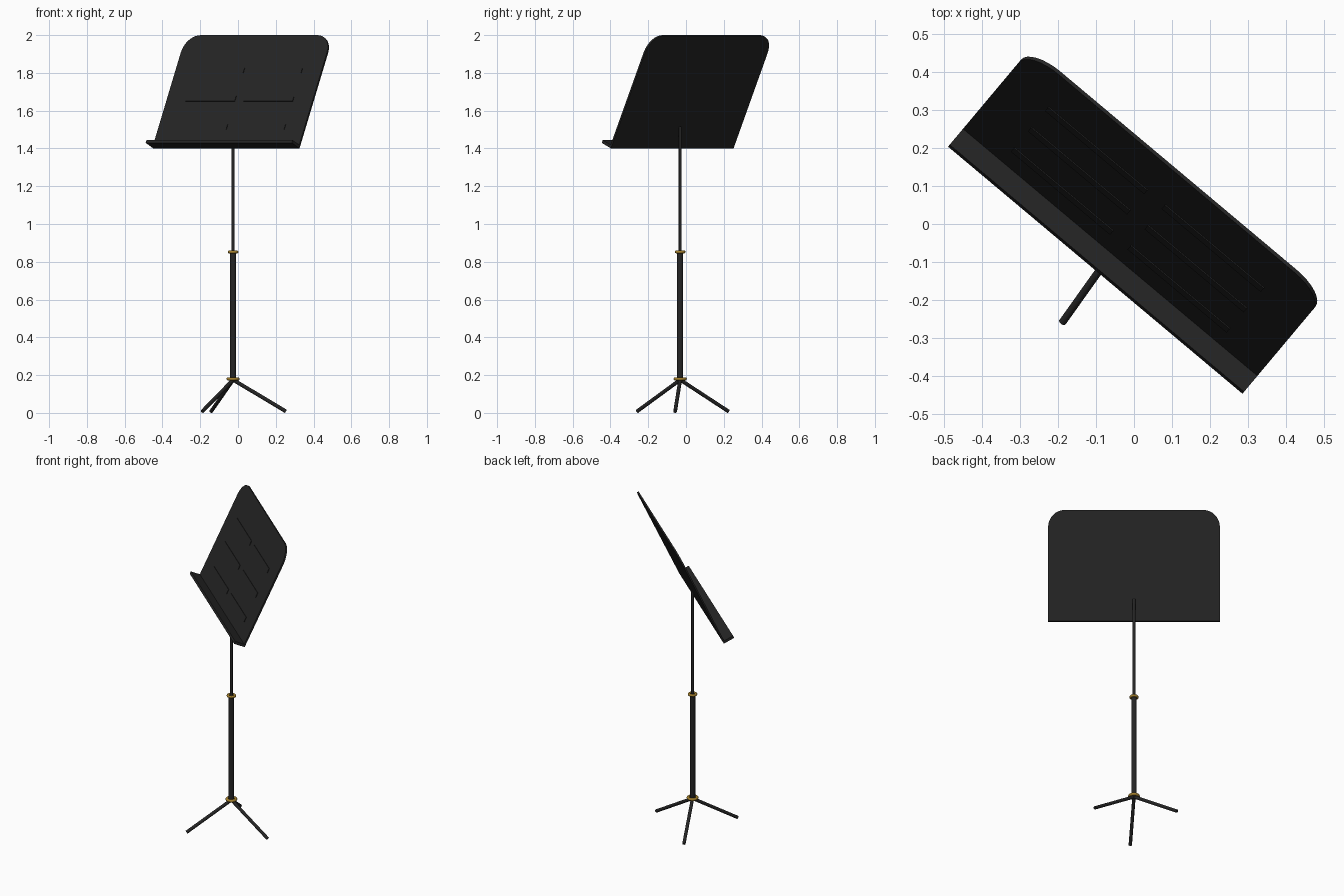
import bpy, bmesh, math
from mathutils import Vector, Matrix

if "Cube" in bpy.data.objects:
    bpy.data.objects.remove(bpy.data.objects["Cube"])


def material(name, rgb):
    m = bpy.data.materials.new(name)
    m.diffuse_color = (*rgb, 1)
    m.use_nodes = True
    m.node_tree.nodes["Principled BSDF"].inputs["Base Color"].default_value = m.diffuse_color
    return m


BLACK = material("matte black", (0.018, 0.018, 0.018))
GOLD = material("brass", (0.36, 0.21, 0.025))

YAW, TILT = math.radians(-40), math.radians(25)
BACK = Vector((-math.sin(YAW), math.cos(YAW), 0))   # direction behind the desk
POLE = BACK * -0.04

# Desk frame: x across, y up the panel, z out of the front
DESK = (Matrix.Translation(BACK * -0.095 + Vector((0, 0, 1.4)))
        @ Matrix.Rotation(YAW, 4, 'Z')
        @ Matrix.Rotation(math.pi / 2 - TILT, 4, 'X'))


def finish(name, bm, mat, matrix=Matrix(), smooth=False):
    bmesh.ops.recalc_face_normals(bm, faces=bm.faces)
    me = bpy.data.meshes.new(name)
    bm.to_mesh(me)
    bm.free()
    me.transform(matrix)
    me.materials.append(mat)
    ob = bpy.data.objects.new(name, me)
    bpy.context.collection.objects.link(ob)
    if smooth:
        bpy.context.view_layer.objects.active = ob
        ob.select_set(True)
        bpy.ops.object.shade_smooth_by_angle(angle=math.radians(35))
        ob.select_set(False)
    return ob


def plate(name, outline, z0, z1):
    bm = bmesh.new()
    f = bm.faces.new([bm.verts.new((x, y, z0)) for x, y in outline])
    ext = bmesh.ops.extrude_face_region(bm, geom=[f])
    vs = [g for g in ext["geom"] if isinstance(g, bmesh.types.BMVert)]
    bmesh.ops.translate(bm, verts=vs, vec=(0, 0, z1 - z0))
    return finish(name, bm, BLACK, DESK)


def rod(name, a, b, r, mat=BLACK, sides=20):
    a, b = Vector(a), Vector(b)
    d = b - a
    bm = bmesh.new()
    bmesh.ops.create_cone(bm, cap_ends=True, segments=sides, radius1=r, radius2=r, depth=d.length)
    m = Matrix.Translation((a + b) / 2) @ d.to_track_quat('Z', 'Y').to_matrix().to_4x4()
    return finish(name, bm, mat, m, True)


def rect(x0, x1, y0, y1):
    return [(x0, y0), (x1, y0), (x1, y1), (x0, y1)]


# Desk panel with rounded top corners
W, H, R = 0.505, 0.657, 0.1
outline = [(-W, 0), (W, 0)]
for cx, start in ((W - R, 0), (R - W, 90)):
    for i in range(9):
        t = math.radians(start + 90 * i / 8)
        outline.append((cx + R * math.cos(t), H - R + R * math.sin(t)))
plate("desk_panel", outline, 0, 0.01)

# Sheet ledge
plate("desk_ledge", rect(-W, W, 0, 0.016), 0, 0.07)

# Shallow raised bars on the desk front, three rows of two
for row, y in enumerate((0.12, 0.285, 0.45)):
    for side in (-1, 1):
        plate(f"desk_bar_{row}_{side}", rect(side * 0.2 - 0.17, side * 0.2 + 0.17, y - 0.015, y + 0.015),
              0.009, 0.013)

# Telescoping pole
rod("upper_pole", POLE + Vector((0, 0, 0.8)), POLE + Vector((0, 0, 1.517)), 0.008)
rod("lower_pole", POLE + Vector((0, 0, 0.17)), POLE + Vector((0, 0, 0.855)), 0.016)

# Brass collars
for name, z, major, minor in (("upper_collar", 0.852, 0.020, 0.008), ("lower_collar", 0.18, 0.026, 0.009)):
    bpy.ops.mesh.primitive_torus_add(location=POLE + Vector((0, 0, z)), major_radius=major,
                                     minor_radius=minor, major_segments=24, minor_segments=10)
    ob = bpy.context.object
    ob.name = name
    ob.data.materials.append(GOLD)
    bpy.ops.object.shade_smooth()
    ob.select_set(False)

# Tripod legs
for i in range(3):
    t = math.radians(234.5 + 120 * i)
    foot = POLE + Vector((0.28 * math.cos(t), 0.28 * math.sin(t), 0.0085))
    rod(f"tripod_leg_{i + 1}", POLE + Vector((0, 0, 0.175)), foot, 0.01, sides=12)
